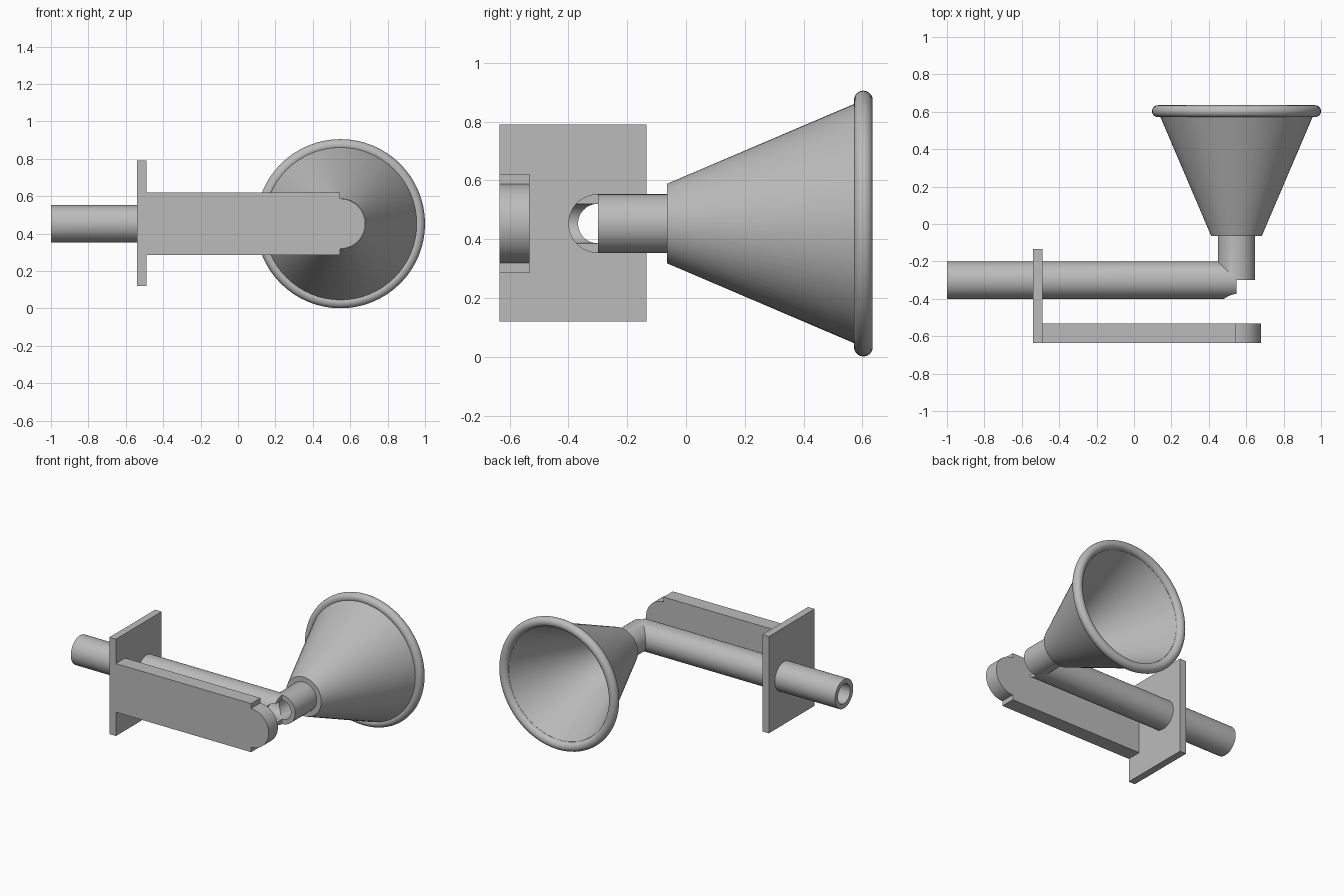
import bpy, bmesh, math
from mathutils import Matrix, Vector

if "Cube" in bpy.data.objects:
    bpy.data.objects.remove(bpy.data.objects["Cube"])

CX, PIPE_Y, CZ = 0.548, -0.3, 0.453     # elbow corner and shared axis height
SEGS = 64

grey = bpy.data.materials.new("plain grey")
grey.use_nodes = True
colour = (0.5, 0.5, 0.5, 1)
grey.diffuse_color = colour
grey.node_tree.nodes["Principled BSDF"].inputs["Base Color"].default_value = colour


def make(name, bm):
    bmesh.ops.recalc_face_normals(bm, faces=bm.faces)
    mesh = bpy.data.meshes.new(name)
    bm.to_mesh(mesh)
    bm.free()
    mesh.materials.append(grey)
    obj = bpy.data.objects.new(name, mesh)
    bpy.context.collection.objects.link(obj)
    return obj


def rod(name, start, end, radius):
    """Solid cylinder between two points."""
    a, b = Vector(start), Vector(end)
    turn = (b - a).to_track_quat('Z', 'Y').to_matrix().to_4x4()
    bm = bmesh.new()
    bmesh.ops.create_cone(bm, cap_ends=True, segments=SEGS, radius1=radius,
                          radius2=radius, depth=(b - a).length,
                          matrix=Matrix.Translation((a + b) / 2) @ turn)
    return make(name, bm)


def box(name, low, high):
    low, high = Vector(low), Vector(high)
    bm = bmesh.new()
    bmesh.ops.create_cube(bm, size=1, matrix=Matrix.Translation((low + high) / 2)
                          @ Matrix.Diagonal((*(high - low), 1)))
    return make(name, bm)


def select(obj):
    bpy.ops.object.select_all(action='DESELECT')
    obj.select_set(True)
    bpy.context.view_layer.objects.active = obj


def combine(obj, tool, operation, keep=False):
    mod = obj.modifiers.new("combine", 'BOOLEAN')
    mod.operation, mod.solver, mod.object = operation, 'EXACT', tool
    select(obj)
    bpy.ops.object.modifier_apply(modifier=mod.name)
    if not keep:
        bpy.data.objects.remove(tool)


def smooth(obj):
    select(obj)
    bpy.ops.object.shade_smooth_by_angle(angle=math.radians(30))


# Bent tube: two rods joined at the corner, then bored through
CONE_Y = -0.065
tube = rod("bent_tube", (-1, PIPE_Y, CZ), (CX, PIPE_Y, CZ), 0.1)
outlet = rod("outlet", (CX, PIPE_Y, CZ), (CX, CONE_Y + 0.005, CZ), 0.1)
long_bore = rod("long_bore", (-1.1, PIPE_Y, CZ), (CX + 0.005, PIPE_Y, CZ), 0.067)
short_bore = rod("short_bore", (CX, PIPE_Y - 0.2, CZ), (CX, 0.1, CZ), 0.067)
combine(tube, outlet, 'UNION')
combine(tube, long_bore, 'DIFFERENCE', keep=True)
combine(tube, short_bore, 'DIFFERENCE')
smooth(tube)

# Mounting plate, opened for the tube bore
plate = box("mounting_plate", (-0.54, -0.635, 0.12), (-0.49, -0.135, 0.79))
combine(plate, long_bore, 'DIFFERENCE')

# Flat arm with a narrower rounded tongue
arm = box("arm", (-0.49, -0.635, 0.285), (0.545, -0.533, 0.621))
tongue = rod("tongue", (0.545, -0.635, CZ), (0.545, -0.533, CZ), 0.134)
combine(arm, tongue, 'UNION')
smooth(arm)

# Hollow horn, turned around its axis
bm = bmesh.new()
profile = [(0.1, CONE_Y), (0.135, CONE_Y), (0.42, 0.603), (0.387, 0.603)]
verts = [bm.verts.new((CX + r, y, CZ)) for r, y in profile]
edges = [bm.edges.new((verts[i], verts[(i + 1) % 4])) for i in range(4)]
bmesh.ops.spin(bm, geom=verts + edges, cent=(CX, 0, CZ), axis=(0, 1, 0),
               angle=math.tau, steps=SEGS)
bmesh.ops.remove_doubles(bm, verts=bm.verts, dist=0.0001)
smooth(make("horn", bm))

# Rolled rim
bpy.ops.mesh.primitive_torus_add(location=(CX, 0.603, CZ), rotation=(math.pi / 2, 0, 0),
                                 major_radius=0.42, minor_radius=0.032,
                                 major_segments=SEGS, minor_segments=20)
rim = bpy.context.object
rim.name = "horn_rim"
rim.data.materials.append(grey)
smooth(rim)
